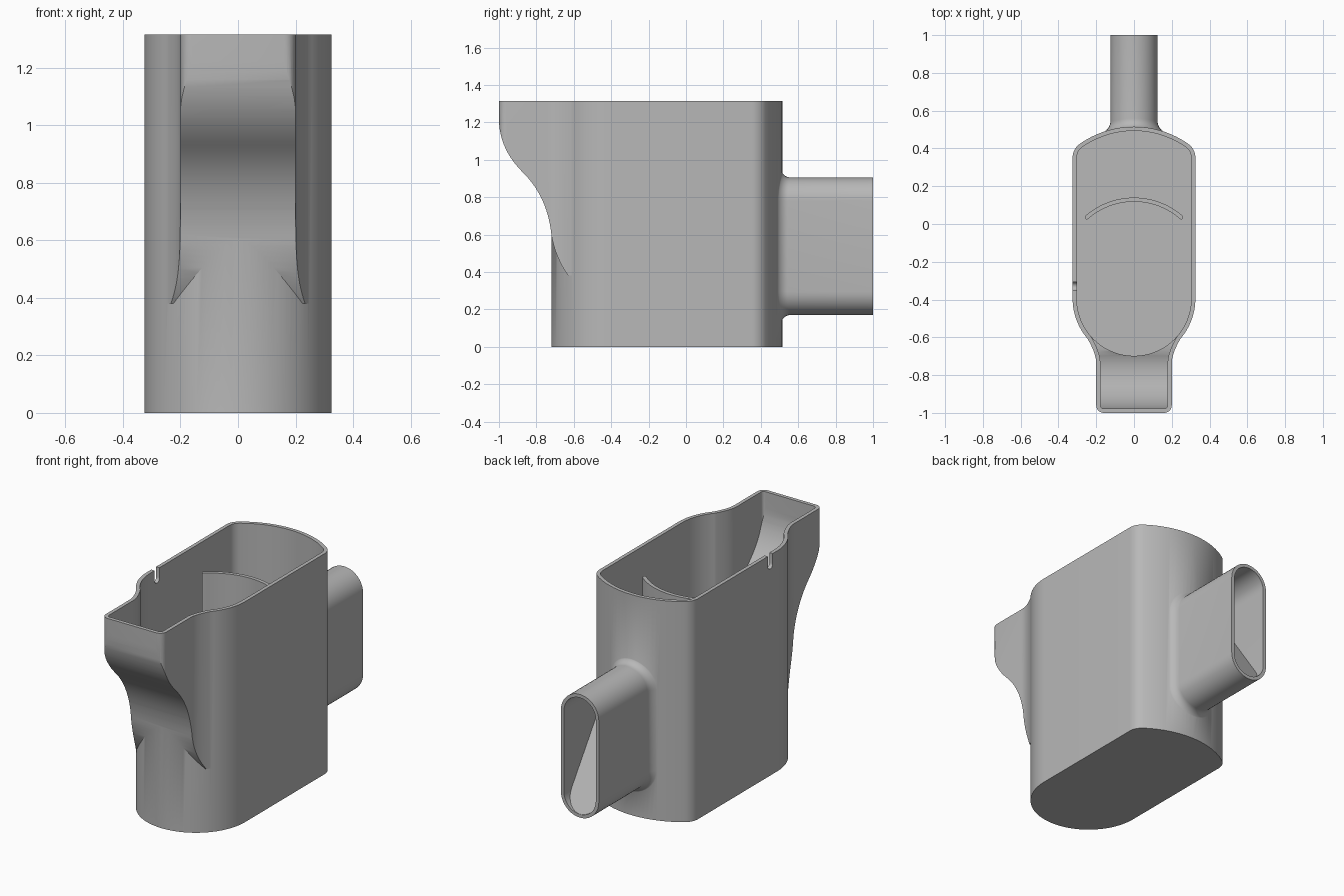
import bpy
import bmesh
from math import sin, cos, pi, radians
from mathutils import Vector
from mathutils.geometry import interpolate_bezier

cube = bpy.data.objects.get("Cube")
if cube:
    bpy.data.objects.remove(cube, do_unlink=True)

HEIGHT, WALL, OVER = 1.315, 0.022, 1.45

grey = bpy.data.materials.new("plain_grey")
grey.use_nodes = True
GREY = (0.48, 0.48, 0.48, 1)
grey.diffuse_color = GREY
grey.node_tree.nodes["Principled BSDF"].inputs["Base Color"].default_value = GREY


def loft(name, rings):
    """Closed solid through rings of equal point count."""
    bm = bmesh.new()
    rows = [[bm.verts.new(p) for p in ring] for ring in rings]
    n = len(rows[0])
    for a, b in zip(rows, rows[1:]):
        for i in range(n):
            j = (i + 1) % n
            bm.faces.new((a[i], a[j], b[j], b[i]))
    bm.faces.new(rows[0])
    bm.faces.new(rows[-1])
    bmesh.ops.recalc_face_normals(bm, faces=bm.faces)
    mesh = bpy.data.meshes.new(name)
    bm.to_mesh(mesh)
    bm.free()
    mesh.materials.append(grey)
    ob = bpy.data.objects.new(name, mesh)
    bpy.context.collection.objects.link(ob)
    return ob


def upright(name, pts, low, high):
    return loft(name, [[(x, y, z) for x, y in pts] for z in (low, high)])


def combine(ob, other, operation):
    """Apply a boolean and discard the second solid."""
    mod = ob.modifiers.new(operation, 'BOOLEAN')
    mod.operation, mod.object, mod.solver = operation, other, 'EXACT'
    bpy.context.view_layer.objects.active = ob
    bpy.ops.object.modifier_apply(modifier=mod.name)
    bpy.data.objects.remove(other, do_unlink=True)


def arc(cx, cy, r, start, end, steps):
    angles = [radians(start + (end - start) * i / steps) for i in range(steps + 1)]
    return [(cx + r * cos(a), cy + r * sin(a)) for a in angles]


def bezier(*pts, steps=14):
    return [(p.x, p.y) for p in interpolate_bezier(*[Vector((*q, 0)) for q in pts], steps)]


def inset(pts, d, closed=True):
    """Shift a path to its left by d."""
    out, n = [], len(pts)
    for i in range(n):
        here = Vector(pts[i])
        prev = Vector(pts[i - 1]) if closed or i else here
        nxt = Vector(pts[(i + 1) % n]) if closed or i < n - 1 else here
        t = (nxt - here).normalized() + (here - prev).normalized()
        t.normalize()
        out.append((here.x - t.y * d, here.y + t.x * d))
    return out


# Plan of the container: round front, shallow arc at the back
right_corner = arc(0.235, 0.351, 0.09, 0, 55, 8)
left_corner = [(-x, y) for x, y in reversed(right_corner)]
plan = (arc(0, -0.395, 0.325, 180, 360, 48) + right_corner
        + arc(0, 0.015, 0.5, 55, 125, 24)[1:-1] + left_corner)

# Plan of the spout with flared roots, and its curved underside
half = (arc(0.16, -0.96, 0.04, -90, 0, 6)
        + bezier((0.2, -0.74), (0.2, -0.69), (0.226, -0.64), (0.266, -0.572))
        + [(0.2, -0.4)])
spout_plan = half + [(-x, y) for x, y in reversed(half)]
underside = (bezier((-1, 1.22), (-1, 1.08), (-0.93, 0.99), (-0.87, 0.93))
             + bezier((-0.87, 0.93), (-0.79, 0.85), (-0.74, 0.75), (-0.722, 0.62))[1:]
             + bezier((-0.722, 0.62), (-0.715, 0.54), (-0.68, 0.45), (-0.63, 0.38))[1:])


def spout(name, d):
    ob = upright(name, inset(spout_plan, d), 0.2, OVER)
    path = inset(underside, d, closed=False)
    path = [(path[0][0], OVER + 0.1)] + path + [(-0.3, path[-1][1]), (-0.3, OVER + 0.1)]
    side = loft("side", [[(x, y, z) for y, z in path] for x in (-0.5, 0.5)])
    combine(ob, side, 'INTERSECT')
    return ob


def stadium(d):
    """Upright slot outline in x and z, grown by d."""
    r = 0.125 + d
    return arc(0, 0.78, r, 0, 180, 20) + arc(0, 0.295, r, 180, 360, 20)


# Outer shell: container, spout and handle
container = upright("container", plan, 0, OVER)
combine(container, spout("spout", 0), 'UNION')

rings = [[(x, 0.45 - x * x, z) for x, z in stadium(0.05)]]
for i in range(9):
    a = pi / 2 * i / 8
    y = 0.509 + 0.05 * (1 - cos(a))
    rings.append([(x, y - x * x, z) for x, z in stadium(0.05 * (1 - sin(a)))])
rings.append([(x, 1, z) for x, z in stadium(0)])
combine(container, loft("handle", rings), 'UNION')

# Hollow interior of container and spout
combine(container, upright("cavity", inset(plan, WALL), WALL, OVER + 0.1), 'DIFFERENCE')
combine(container, spout("spout_cavity", WALL), 'DIFFERENCE')

# Handle bore, ending in a sloping floor
bore = stadium(-0.02)
slope = [(x, 0.998 - (z - 0.19) * 0.69, z) for x, z in bore]
combine(container, loft("bore", [slope, [(x, 1.1, z) for x, z in bore]]), 'DIFFERENCE')

# Level rim and a small rounded notch in one side
slab = [(-1, -2), (1, -2), (1, 2), (-1, 2)]
combine(container, upright("trim", slab, HEIGHT, 2), 'DIFFERENCE')
slot = arc(-0.33, HEIGHT - 0.06, 0.023, 180, 360, 10) + [(-0.307, 1.5), (-0.353, 1.5)]
combine(container, loft("notch", [[(x, y, z) for y, z in slot] for x in (-0.4, -0.25)]),
        'DIFFERENCE')

# Curved baffle standing inside
outer = arc(0, -0.252, 0.392, 49, 131, 28)
inner = arc(0, -0.252, 0.370, 131, 49, 28)
caps = [arc(0.381 * cos(radians(a)), -0.252 + 0.381 * sin(radians(a)), 0.011, s, s + 180, 6)[1:-1]
        for a, s in ((131, 131), (49, 229))]
baffle = upright("baffle", outer + caps[0] + inner + caps[1], WALL - 0.005, 1.17)

# Smooth curves, sharp rims
for ob in (container, baffle):
    bpy.ops.object.select_all(action='DESELECT')
    ob.select_set(True)
    bpy.context.view_layer.objects.active = ob
    bpy.ops.object.shade_smooth_by_angle(angle=radians(30))
